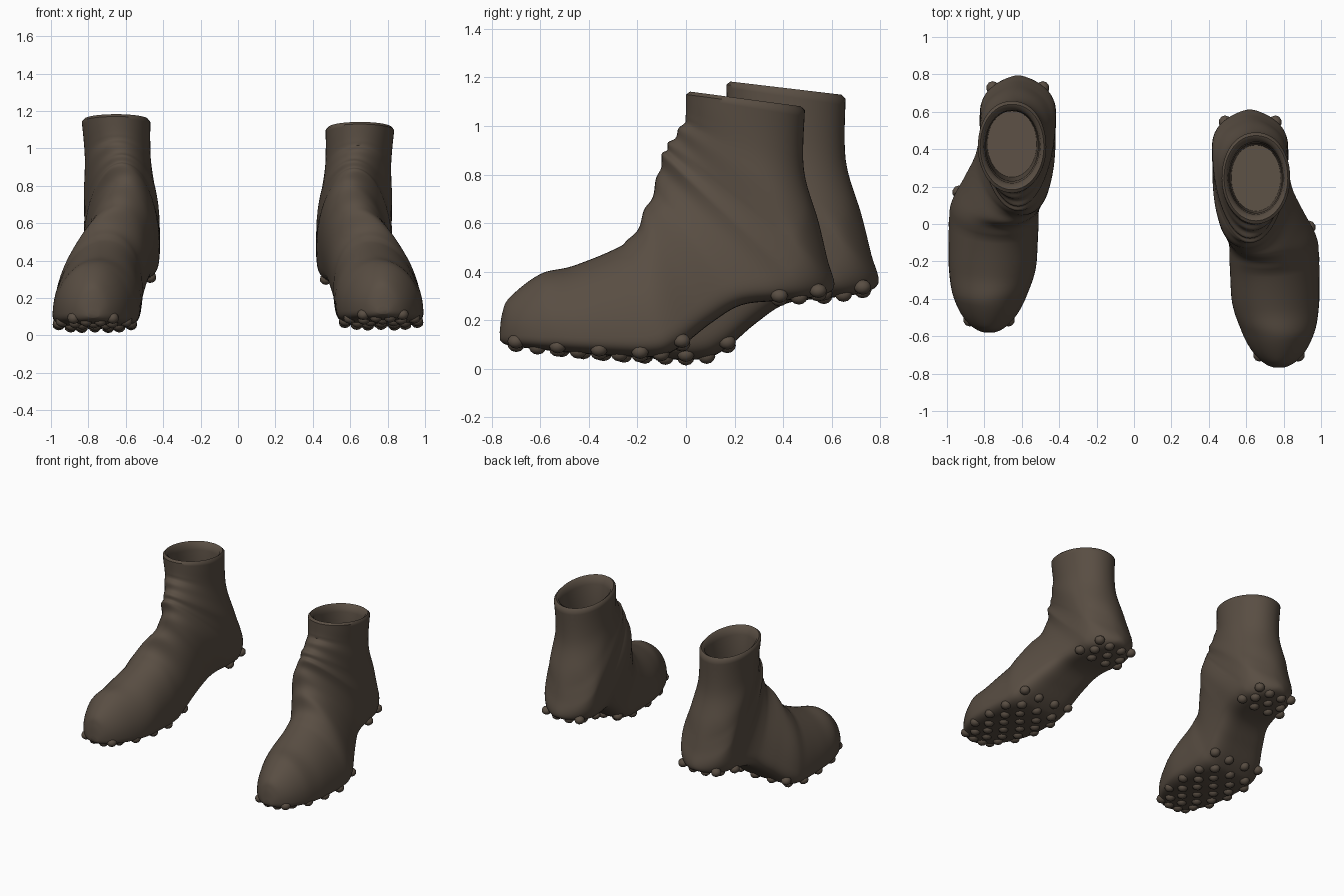
import bpy, bmesh, math
from mathutils import Vector, Matrix

if "Cube" in bpy.data.objects:
    bpy.data.objects.remove(bpy.data.objects["Cube"])

leather = bpy.data.materials.new("dark_brown_leather")
leather.diffuse_color = (0.10, 0.076, 0.056, 1)
leather.use_nodes = True
leather.node_tree.nodes["Principled BSDF"].inputs["Base Color"].default_value = leather.diffuse_color

# Boot sections from toe to collar: top y, z, bottom y, z, centre x, half width
RINGS = [
    (-.768, .15, -.766, .115, .775, .05),
    (-.757, .23, -.745, .10, .775, .13),
    (-.725, .295, -.70, .09, .775, .175),
    (-.60, .39, -.54, .072, .77, .212),
    (-.46, .425, -.40, .06, .765, .232),
    (-.26, .51, -.14, .048, .765, .235),
    (-.20, .58, -.03, .085, .755, .227),
    (-.165, .66, .10, .185, .71, .208),
    (-.13, .74, .23, .262, .665, .195),
    (-.11, .82, .40, .28, .63, .198),
    (-.095, .88, .53, .295, .622, .203),
    (-.08, .91, .61, .335, .62, .203),
    (-.06, .94, .583, .45, .622, .20),
    (-.03, .98, .545, .61, .635, .188),
    (-.003, 1.03, .486, .82, .643, .176),
    (0, 1.13, .49, 1.065, .652, .183),
]
LAST = len(RINGS) - 1
SIDES, STEPS = 56, 6


def section(s):
    """Smoothly interpolated section values at position s."""
    i = min(int(s), LAST - 1)
    t = s - i
    p = [RINGS[max(0, min(LAST, i + k))] for k in (-1, 0, 1, 2)]
    return [b + .5 * t * (c - a + t * (2*a - 5*b + 4*c - d + t * (3*(b - c) + d - a)))
            for a, b, c, d in zip(*p)]


def ramp(v):
    return max(0, min(1, v))


def plan_limit(y):
    """Half width allowed by the rounded toe and heel outline."""
    if y < -.32:
        return .237 * ramp(1 - ((-.32 - y) / .45) ** 2) ** .5
    if y > .36:
        return .207 * ramp(1 - ((y - .36) / .256) ** 2.5) ** .4
    return 1


def ring_points(s):
    ty, tz, by, bz, cx, hw = section(s)
    bot = Vector((cx, by, bz))
    axis = Vector((cx, ty, tz)) - bot
    square = 2.1 + 1.9 * ramp(min((s + .3) / 3, (12.5 - s) / 3))  # boxy sole, round shaft
    low = .5 - .22 * ramp(min((s + .3) / 3, (14.5 - s) / 3))      # height of widest point
    lean = -.06 * ramp(min((s - 3) / 2, (10 - s) / 2))            # instep leans inward
    ridge = .007 * math.sin(s * math.pi * 1.25) if 5 < s < 14 else 0  # lace creases
    pts = []
    for k in range(SIDES):
        a = 2 * math.pi * k / SIDES
        sn, cs = math.sin(a), math.cos(a)
        e = 2 / (2.0 if cs > 0 else square)
        x = math.copysign(abs(sn) ** e, sn)
        v = math.copysign(abs(cs) ** e, cs)
        h = low + v * ((1 - low) if v > 0 else low)
        p = bot + axis * h
        p.x += x * min(hw, plan_limit(p.y)) + lean * h
        pts.append(p + axis.normalized() * ridge * max(0, cs) ** 2)
    return pts


def lining(collar):
    """Rim rolled inward, then the inner wall down to the insole."""
    mid = sum(collar, Vector()) / SIDES
    for scale, drop in ((.93, -.014), (.84, 0), (.79, .04), (.76, .2), (.76, .45), (.72, .7)):
        yield [mid + (p - mid) * scale - Vector((0, 0, drop)) for p in collar]


def add_tread(bm, s, s_end, spacing):
    """Staggered lug rows at even distances along the sole."""
    y_next, row = section(s)[2], 0
    while s < s_end:
        _, _, by, bz, cx, hw = section(s)
        if by >= y_next:
            w = min(hw, plan_limit(by))
            for f in ((-.55, 0, .55) if row % 2 else (-.82, -.3, .3, .82)):
                pos = Vector((cx + f * w, by, bz + (.022 if abs(f) > .8 else .008)))
                m = Matrix.Translation(pos) @ Matrix.Diagonal((.034, .036, .03, 1))
                bmesh.ops.create_icosphere(bm, subdivisions=2, radius=1, matrix=m)
            y_next += spacing
            row += 1
        s += .02


def boot(name, matrix):
    bm = bmesh.new()
    # lofted upper, collar and lining
    rings = [ring_points(i / STEPS) for i in range(LAST * STEPS + 1)]
    rings += list(lining(rings[-1]))
    loops = [[bm.verts.new(p) for p in r] for r in rings]
    for a, b in zip(loops, loops[1:]):
        for k in range(SIDES):
            j = (k + 1) % SIDES
            bm.faces.new((a[k], a[j], b[j], b[k]))
    bm.faces.new(loops[0])
    bm.faces.new(loops[-1])
    # forefoot and heel tread
    add_tread(bm, 2.0, 6.2, .085)
    add_tread(bm, 8.9, 10.8, .08)
    bm.transform(matrix)
    bmesh.ops.recalc_face_normals(bm, faces=bm.faces)
    me = bpy.data.meshes.new(name)
    bm.to_mesh(me)
    bm.free()
    me.materials.append(leather)
    ob = bpy.data.objects.new(name, me)
    bpy.context.collection.objects.link(ob)
    bpy.context.view_layer.objects.active = ob
    ob.select_set(True)
    bpy.ops.object.shade_smooth_by_angle(angle=math.radians(50))
    ob.select_set(False)


boot("boot_with_toe_forward", Matrix.Identity(4))
# mirrored partner, set back, pitched slightly and a little taller
boot("boot_set_back", Matrix.Translation((0, .19, -.01)) @ Matrix.Rotation(.02, 4, 'X')
     @ Matrix.Diagonal((-1, 1, 1.045, 1)))
